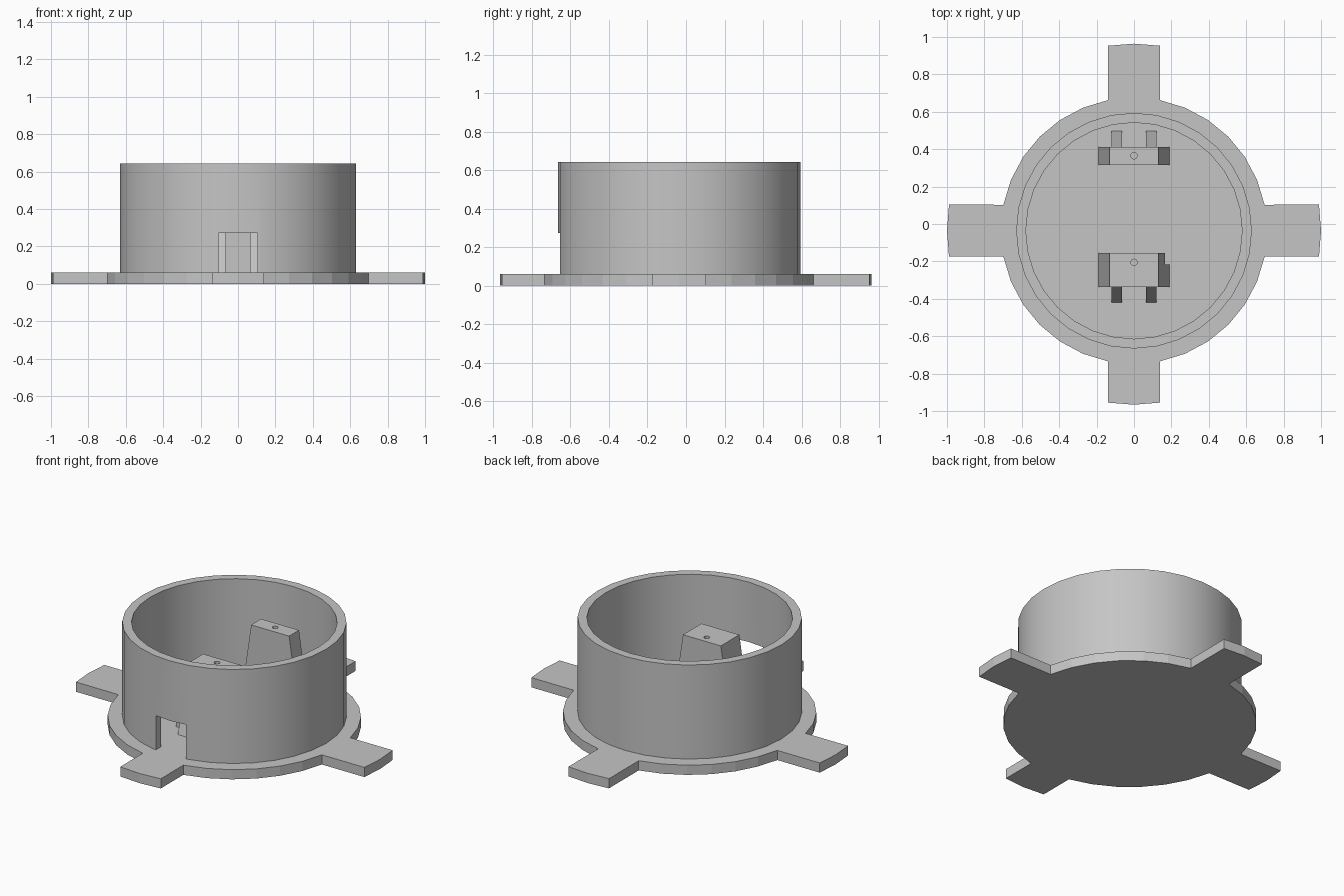
import bpy, bmesh, math
from mathutils import Vector

cube = bpy.data.objects.get("Cube")
if cube:
    bpy.data.objects.remove(cube, do_unlink=True)

CY = -0.036      # centre of the round parts
FLOOR = 0.06     # top of the base plate
SINK = 0.055     # parts start just inside the plate
SIDES = 32

grey = bpy.data.materials.new("plain grey")
grey.use_nodes = True
colour = (0.56, 0.56, 0.56, 1)
grey.diffuse_color = colour
grey.node_tree.nodes["Principled BSDF"].inputs["Base Color"].default_value = colour


def add_object(name, bm):
    bmesh.ops.recalc_face_normals(bm, faces=bm.faces)
    mesh = bpy.data.meshes.new(name)
    bm.to_mesh(mesh)
    bm.free()
    mesh.materials.append(grey)
    obj = bpy.data.objects.new(name, mesh)
    bpy.context.collection.objects.link(obj)
    return obj


def extrude(name, outline, offset):
    """Solid made by pushing a closed outline along an offset."""
    bm = bmesh.new()
    face = bm.faces.new([bm.verts.new(p) for p in outline])
    out = bmesh.ops.extrude_face_region(bm, geom=[face], use_keep_orig=True)
    moved = [v for v in out["geom"] if isinstance(v, bmesh.types.BMVert)]
    bmesh.ops.translate(bm, verts=moved, vec=Vector(offset))
    return add_object(name, bm)


def box(name, x0, x1, y0, y1, z0, z1):
    outline = [(x0, y0, z0), (x1, y0, z0), (x1, y1, z0), (x0, y1, z0)]
    return extrude(name, outline, (0, 0, z1 - z0))


def circle(radius, x, y, z, sides):
    steps = [math.tau * i / sides for i in range(sides)]
    return [(x + radius * math.cos(a), y + radius * math.sin(a), z) for a in steps]


def select_only(obj):
    bpy.ops.object.select_all(action='DESELECT')
    obj.select_set(True)
    bpy.context.view_layer.objects.active = obj


def cut(obj, cutter):
    mod = obj.modifiers.new("cut", 'BOOLEAN')
    mod.operation = 'DIFFERENCE'
    mod.solver = 'EXACT'
    mod.object = cutter
    select_only(obj)
    bpy.ops.object.modifier_apply(modifier=mod.name)
    bpy.data.objects.remove(cutter, do_unlink=True)


# Base plate: a disc with four tabs whose ends are shallow arcs
disc = [Vector(p) for p in circle(0.712, 0, 0, 0, SIDES)]
outline = []
for i, point in enumerate(disc):
    if i % 8:
        outline.append(point)
        continue
    out = point.normalized()
    side = Vector((-out.y, out.x, 0))
    reach = 0.93 if i == 24 else 1.0
    for s in (-1, 0, 1):
        outline.append(out * (reach - 0.011 * abs(s)) + side * 0.139 * s)
extrude("base_plate", [p + Vector((0, CY, 0)) for p in outline], (0, 0, FLOOR))

# Round wall with an opening at the front
wall = extrude("round_wall", circle(0.63, 0, CY, SINK, SIDES), (0, 0, 0.643 - SINK))
cut(wall, extrude("bore", circle(0.578, 0, CY, 0, SIDES), (0, 0, 1)))
cut(wall, box("opening", -0.104, 0.104, -0.8, -0.5, 0, 0.272))
select_only(wall)
bpy.ops.object.shade_smooth_by_angle(angle=math.radians(30))


# Tapered support posts, each with a screw hole and two sloping ribs
def post(name, y0, y1, hole_y, rib_from, rib_to):
    top = 0.457
    profile = [(-0.19, y0, SINK), (0.19, y0, SINK), (0.13, y0, top), (-0.13, y0, top)]
    obj = extrude(name, profile, (0, y1 - y0, 0))
    cut(obj, extrude("hole", circle(0.017, 0, hole_y, 0.3, 16), (0, 0, 0.3)))
    for side, x in (("right", -0.12), ("left", 0.065)):
        rib = [(x, rib_from, SINK), (x, rib_to, SINK), (x, rib_from, 0.36)]
        extrude(f"{name}_{side}_rib", rib, (0.055, 0, 0))
    return obj


post("back_post", 0.315, 0.412, 0.365, 0.412, 0.498)
front = post("front_post", -0.337, -0.156, -0.205, -0.337, -0.42)
# Clearance at the foot of the front post
cut(front, box("foot_clearance", 0.165, 0.3, -0.216, -0.1, 0, 0.3))
